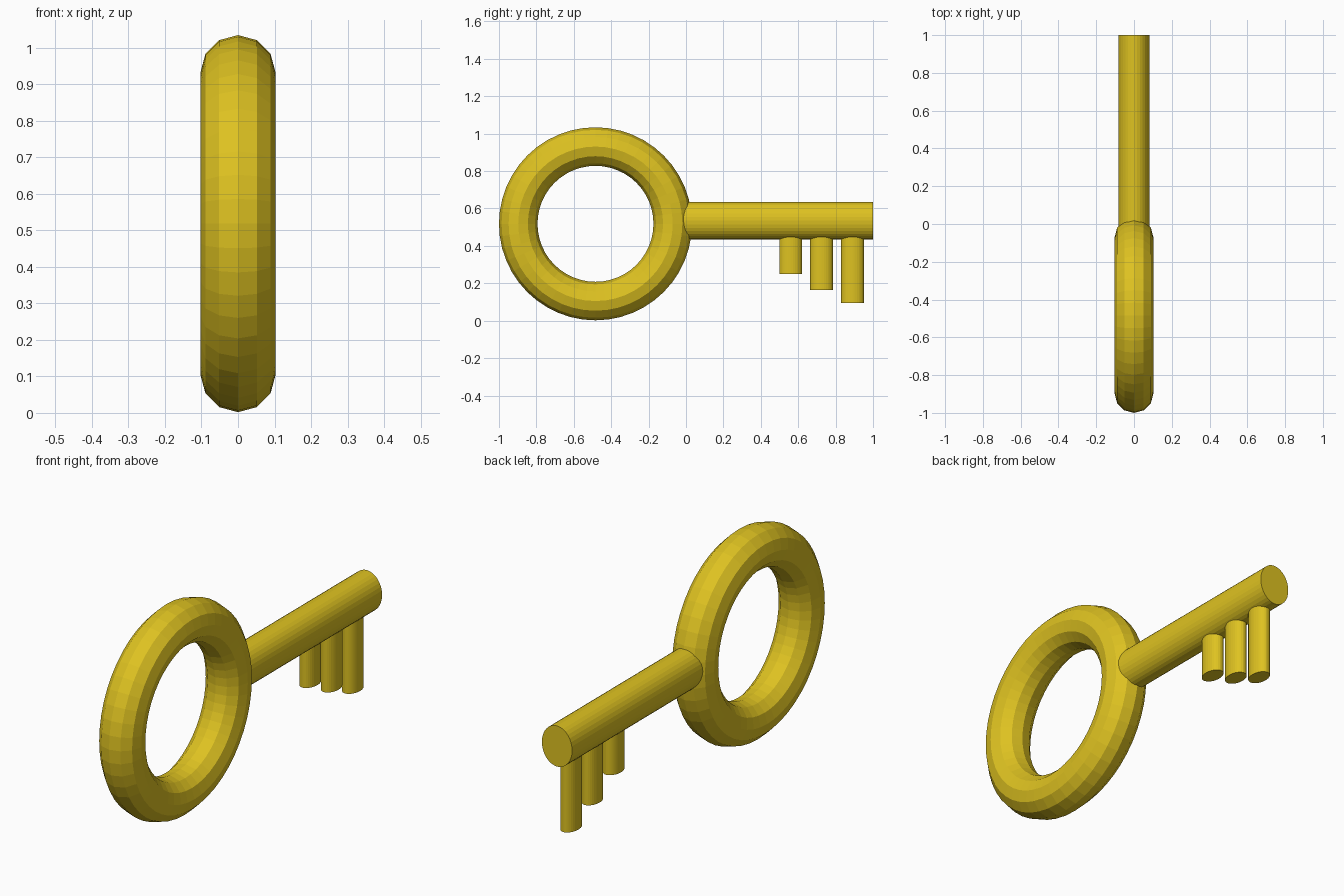
import bpy
from math import pi

if "Cube" in bpy.data.objects:
    bpy.data.objects.remove(bpy.data.objects["Cube"])

gold = bpy.data.materials.new("gold")
gold.diffuse_color = (0.73, 0.54, 0.015, 1)
gold.use_nodes = True
gold.node_tree.nodes["Principled BSDF"].inputs["Base Color"].default_value = gold.diffuse_color


def finish(name):
    obj = bpy.context.object
    obj.name = name
    obj.data.materials.append(gold)
    return obj


def rod(name, start, end, axis, rx, r_other):
    """Flat-shaded elliptical cylinder between two points along y or z."""
    centre = [(a + b) / 2 for a, b in zip(start, end)]
    depth = sum(abs(a - b) for a, b in zip(start, end))
    turn = (pi / 2, 0, 0) if axis == "y" else (0, 0, 0)
    bpy.ops.mesh.primitive_cylinder_add(vertices=32, radius=1, depth=depth,
                                        location=centre, rotation=turn)
    obj = finish(name)
    obj.scale = (rx, r_other, 1)
    return obj


# ring handle, standing in the y-z plane
bpy.ops.mesh.primitive_torus_add(major_segments=48, minor_segments=12,
                                 major_radius=0.413, minor_radius=0.103,
                                 location=(0, -0.484, 0.518),
                                 rotation=(0, pi / 2, 0))
finish("ring_handle")

# shaft, rooted inside the ring
rod("shaft", (0, -0.06, 0.535), (0, 1.0, 0.535), "y", 0.082, 0.1)

# three teeth, growing longer towards the tip
for i, (y, bottom) in enumerate([(0.56, 0.25), (0.725, 0.165), (0.89, 0.095)]):
    rod(f"tooth_{i + 1}", (0, y, bottom), (0, y, 0.53), "z", 0.04, 0.061)
